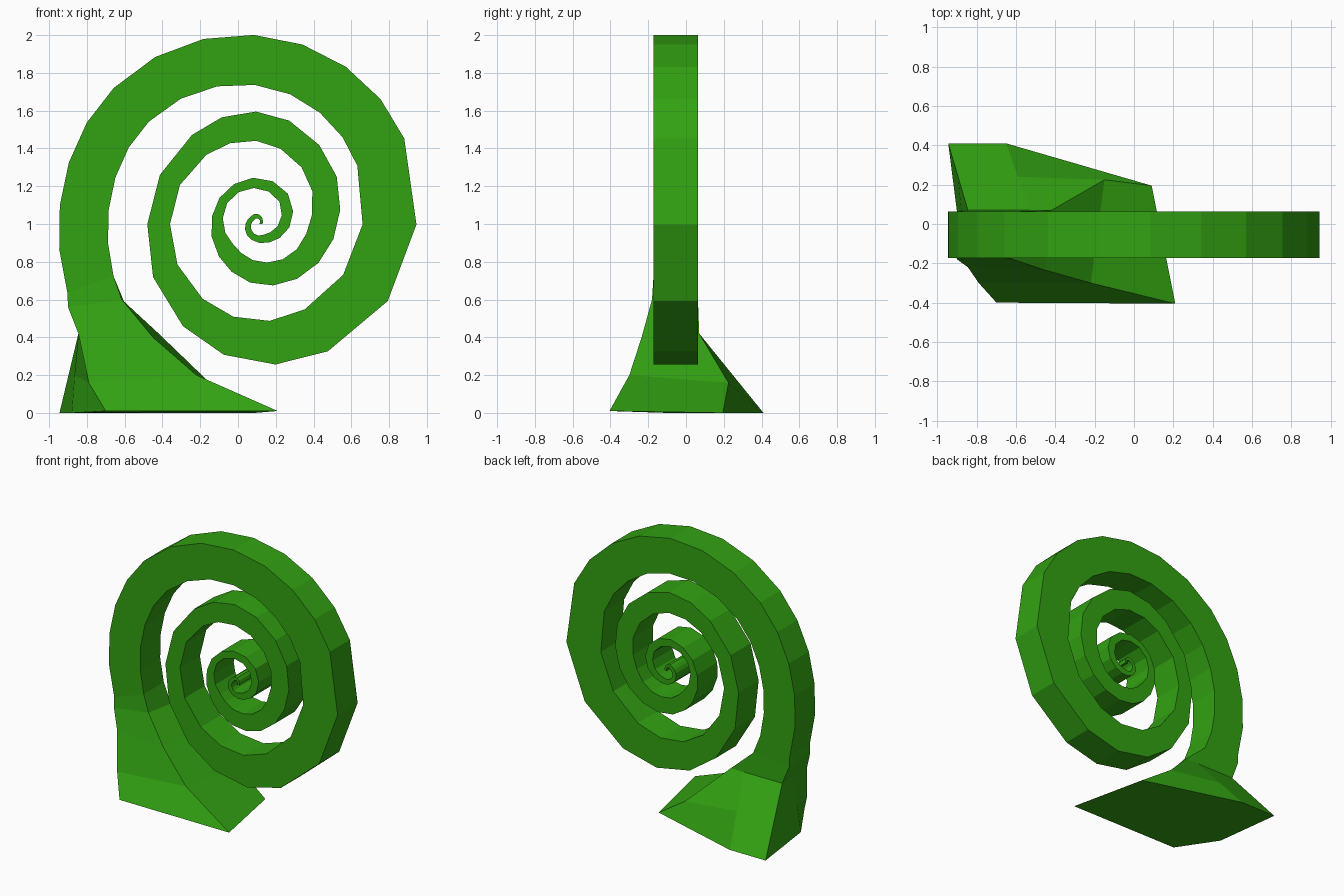
import bpy
import bmesh
from math import radians, sin, cos
from mathutils import Vector

start_cube = bpy.data.objects.get("Cube")
if start_cube:
    bpy.data.objects.remove(start_cube, do_unlink=True)

# One flat green for everything
green = bpy.data.materials.new("leaf_green")
green.use_nodes = True
colour = (0.032, 0.36, 0.006, 1.0)
green.diffuse_color = colour
green.node_tree.nodes["Principled BSDF"].inputs["Base Color"].default_value = colour

FRONT, BACK = -0.172, 0.064
CENTRE_X, CENTRE_Z = 0.1, 1.0

# Radii of the coil every eighth turn, winding inward from the left side
OUTER = [1.09, 1.05, 1.045, 1.0, .93, .845, .787, .74, .65, .58, .58, .595,
         .52, .43, .37, .32, .268, .243, .242, .245, .23, .18, .127, .097,
         .078, .06, .052, .055, .042, .03]
INNER = [.83, .79, .787, .735, .645, .56, .522, .515, .483, .46, .455, .44,
         .37, .28, .24, .198, .166, .18, .194, .19, .168, .117, .073, .06,
         .042, .03, .025, .03, .025, .012]

# Coil facets: (number of segments, degrees per segment)
RUNS = [(5, 12.7), (7, 15.2), (3, 30.3), (3, 21.7), (4, 27), (3, 17.8),
        (5, 21), (5, 21.4), (23, 25.2)]


def sample(radii, angle):
    """Smooth interpolation of the radius at an angle in degrees."""
    t = min(max(angle / 45 + 1, 0), len(radii) - 1.001)
    i = int(t)
    f = t - i
    a, b, c, d = (radii[min(max(k, 0), len(radii) - 1)] for k in range(i - 1, i + 3))
    return b + f * (c - a + f * (2 * a - 5 * b + 4 * c - d + f * (3 * (b - c) + d - a))) / 2


def coil_point(radii, angle, y):
    r, a = sample(radii, angle), radians(angle)
    return Vector((CENTRE_X - r * cos(a), y, CENTRE_Z + r * sin(a)))


def loft(name, sections):
    """Skin matching closed cross-sections and cap both ends."""
    bm = bmesh.new()
    rings = [[bm.verts.new(p) for p in section] for section in sections]
    n = len(rings[0])
    for a, b in zip(rings, rings[1:]):
        for k in range(n):
            j = (k + 1) % n
            bm.faces.new((a[k], a[j], b[j], b[k]))
    bm.faces.new(rings[0])
    bm.faces.new(rings[-1])
    bmesh.ops.recalc_face_normals(bm, faces=bm.faces)
    mesh = bpy.data.meshes.new(name)
    bm.to_mesh(mesh)
    bm.free()
    mesh.materials.append(green)
    obj = bpy.data.objects.new(name, mesh)
    bpy.context.scene.collection.objects.link(obj)
    return obj


# Coil: a rectangular band that tapers toward the middle
angles = [-20]
for count, step in RUNS:
    for _ in range(count):
        angles.append(angles[-1] + step)

coil = []
for a in angles:
    coil.append([coil_point(OUTER, a, FRONT), coil_point(INNER, a, FRONT),
                 coil_point(INNER, a, BACK), coil_point(OUTER, a, BACK)])
loft("spiral_coil", coil)

# Base: the band flares out to a wide foot.
# Corner order: front outer, front inner, back inner, back middle,
# back outer, outer side middle
front_out, front_in, back_in, back_out = coil[0]
base = [
    [front_out, front_in, back_in, back_in.lerp(back_out, 0.4),
     back_out, front_out.lerp(back_out, 0.5)],
    [(-.9, -.18, .56), (-.615, -.18, .6), (-.6, BACK, .58),
     (-.68, BACK, .58), (-.9, BACK, .56), (-.9, -.06, .56)],
    [(-.845, -.22, .42), (-.45, -.235, .4), (-.42, .07, .42),
     (-.53, .07, .42), (-.845, .07, .42), (-.845, -.07, .42)],
    [(-.79, -.3, .16), (-.22, -.3, .2), (-.15, .225, .16),
     (-.59, .24, .21), (-.895, .24, .21), (-.865, -.08, .2)],
    [(-.7, -.4, .01), (.21, -.405, .01), (.09, .195, 0),
     (-.65, .41, 0), (-.945, .41, 0), (-.88, -.1, 0)],
]
loft("flared_base", base)
